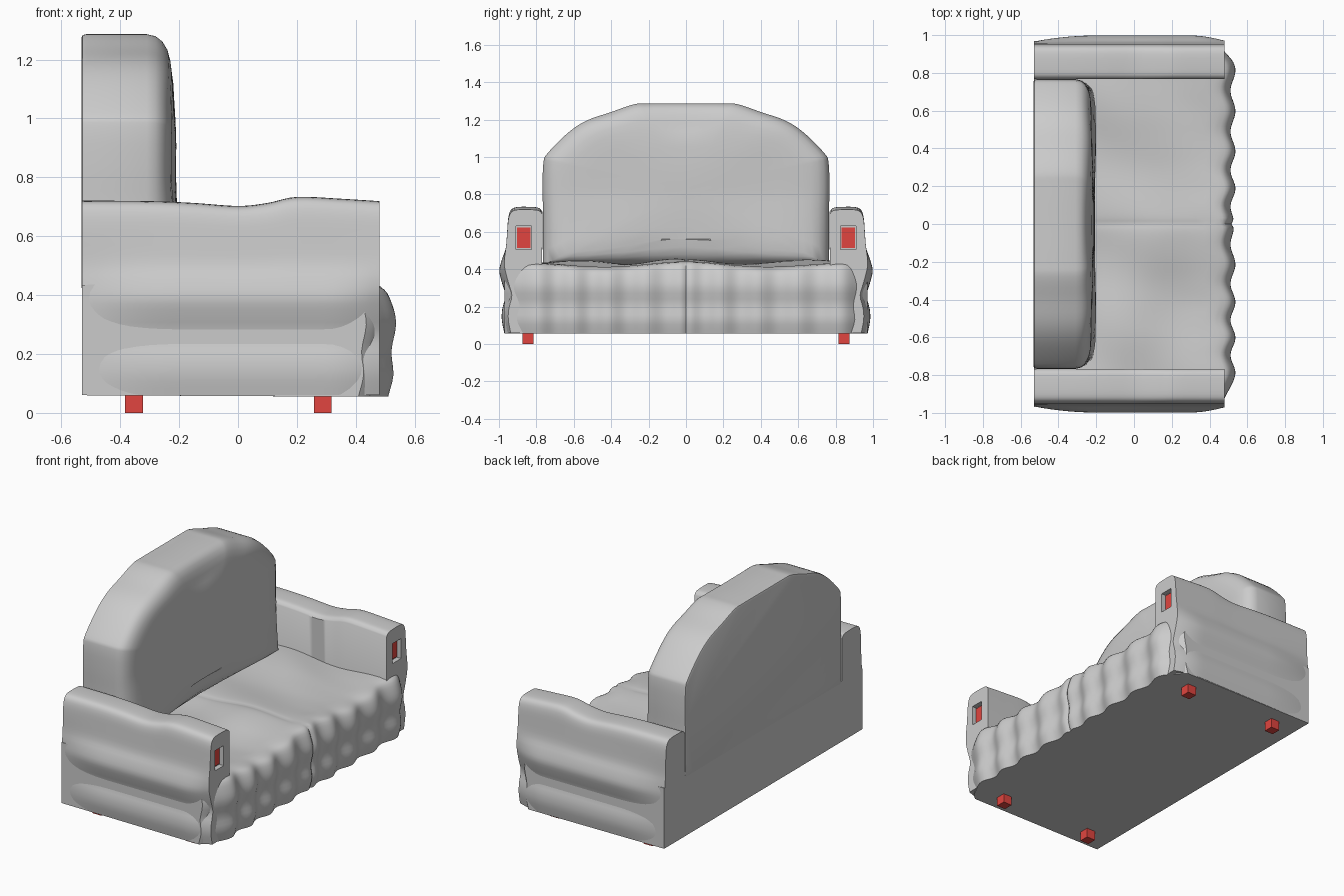
import bpy, bmesh
from math import sin, cos, pi, exp
from mathutils import Vector

if "Cube" in bpy.data.objects:
    bpy.data.objects.remove(bpy.data.objects["Cube"])

red = bpy.data.materials.new("red")
red.diffuse_color = (0.75, 0.06, 0.05, 1)
red.use_nodes = True
red.node_tree.nodes["Principled BSDF"].inputs["Base Color"].default_value = red.diffuse_color


def activate(ob):
    bpy.ops.object.select_all(action='DESELECT')
    ob.select_set(True)
    bpy.context.view_layer.objects.active = ob


def loft(name, rings):
    """Closed rings joined in order, capped at both ends."""
    bm = bmesh.new()
    vs = [[bm.verts.new(p) for p in r] for r in rings]
    n = len(vs[0])
    for a, b in zip(vs, vs[1:]):
        for i in range(n):
            j = (i + 1) % n
            bm.faces.new((a[i], a[j], b[j], b[i]))
    bm.faces.new(vs[0])
    bm.faces.new(vs[-1])
    bmesh.ops.recalc_face_normals(bm, faces=bm.faces)
    me = bpy.data.meshes.new(name)
    bm.to_mesh(me)
    bm.free()
    ob = bpy.data.objects.new(name, me)
    bpy.context.collection.objects.link(ob)
    return ob


def smooth(ob):
    activate(ob)
    bpy.ops.object.shade_smooth_by_angle(angle=0.7)


def apply_mod(ob, kind, **props):
    m = ob.modifiers.new(kind.lower(), kind)
    for k, v in props.items():
        setattr(m, k, v)
    activate(ob)
    bpy.ops.object.modifier_apply(modifier=m.name)


def box(name, lo, hi, mat=None):
    lo, hi = Vector(lo), Vector(hi)
    bpy.ops.mesh.primitive_cube_add(size=1, location=(lo + hi) / 2)
    ob = bpy.context.object
    ob.name = name
    ob.scale = hi - lo
    if mat:
        ob.data.materials.append(mat)
    return ob


def curve(pts, steps):
    """Catmull-Rom through 2D points."""
    p = [Vector(q) for q in pts]
    p = [2 * p[0] - p[1]] + p + [2 * p[-1] - p[-2]]
    out = []
    for i in range(1, len(p) - 2):
        a, b, c, d = p[i - 1:i + 3]
        for k in range(steps):
            t = k / steps
            out.append(0.5 * (2 * b + (c - a) * t + (2 * a - 5 * b + 4 * c - d) * t * t
                              + (3 * b - a - 3 * c + d) * t ** 3))
    return out + [p[-2]]


# Seat block with a wavy skirt in front: x-z section swept along y
def seat_ring(y):
    a = abs(y)
    groove = exp(-a / 0.02)
    end = max(0, (a - 0.84) / 0.13)
    f = 0.512 + 0.013 * cos(2 * pi * a / 0.2 + 0.5 * sin(5 * y)) - 0.022 * groove - 0.10 * end ** 2
    lip = 0.425 + 0.016 * cos(2 * pi * y / 0.9) * (1 - a * 0.5)
    front = curve([(f - 0.015, 0.055), (f + 0.003, 0.13), (f - 0.004, 0.21), (f + 0.012, 0.30),
                   (f - 0.002, 0.37), (f - 0.03, lip - 0.012), (f - 0.08, lip)], 3)
    ring = [Vector((-0.53, y, 0.06))] + [Vector((p.x, y, p.y)) for p in front]
    n = 18
    for i in range(1, n + 1):
        t = i / n
        x = (f - 0.08) * (1 - t) - 0.53 * t
        z = lip * (1 - t) + 0.435 * t + sin(pi * t) * (
            0.012 * sin(9 * x + 4 * a) + 0.010 * cos(11 * y + 5 * x)) - 0.006 * groove
        ring.append(Vector((x, y, z)))
    return ring


smooth(loft("seat", [seat_ring(-0.97 + 1.94 * i / 120) for i in range(121)]))

# Arm: y-z section swept along x, bulging outwards below
outer = [(0.972, 0.06), (0.985, 0.13), (0.982, 0.19), (0.966, 0.26), (0.985, 0.33), (0.998, 0.39),
         (0.985, 0.45), (0.964, 0.51), (0.956, 0.6), (0.950, 0.67), (0.935, 0.71), (0.90, 0.724),
         (0.82, 0.724), (0.785, 0.718), (0.768, 0.70)]
top_wave = curve([(-0.53, -0.004), (-0.3, -0.006), (-0.15, -0.012), (0, -0.022), (0.1, -0.012),
                  (0.2, 0.008), (0.35, 0.002), (0.48, -0.006)], 5)


def arm_ring(x, dz):
    w = 1 - 0.75 * max(0, (-0.2 - x) / 0.33) ** 2
    dent = max(0, (x - 0.3) / 0.18) ** 2
    ring = [Vector((x, 0.77, 0.06))]
    for p in curve(outer, 3):
        low = max(0, min(1, (0.5 - p.y) / 0.12))
        y = 0.955 + (p.x - 0.955) * w if p.x > 0.955 else p.x
        y -= 0.035 * dent * low
        ring.append(Vector((x, y, p.y + dz * max(0, (p.y - 0.45) / 0.27))))
    return ring


arm = loft("arms", [arm_ring(p.x, p.y) for p in top_wave])
cutter = box("socket_cutter", (0.45, 0.826, 0.506), (0.55, 0.91, 0.63))
cutter.hide_render = True
apply_mod(arm, 'BOOLEAN', object=cutter, operation='DIFFERENCE', solver='EXACT')
bpy.data.objects.remove(cutter)
apply_mod(arm, 'MIRROR', use_axis=(False, True, False), use_clip=False, use_mirror_merge=False)
smooth(arm)

# Backrest: arched outline with a rounded, padded front
half = curve([(0.765, 0.72), (0.767, 0.85), (0.762, 0.97), (0.74, 1.02), (0.63, 1.13), (0.53, 1.195),
              (0.40, 1.24), (0.28, 1.281), (0.2, 1.286), (0, 1.286)], 4)
right = [Vector((y, 0.42)) for y in (0, 0.2, 0.4, 0.6, 0.7)] + [
    Vector((0.765, z)) for z in (0.42, 0.50, 0.58, 0.65)] + half
outline = right + [Vector((-p.x, p.y)) for p in right[-2:0:-1]]
mid = Vector((0, 0.82))


def back_ring(x, inset, pad):
    ring = []
    for p in outline:
        d = p - mid
        q = mid + d * (1 - inset / d.length) if inset < 0.2 else mid + d * (1 - inset)
        lump = 0.006 * sin(8 * q.y + 1) * cos(7 * q.x) + 0.022 * max(0, (0.8 - q.y) / 0.4)
        ring.append(Vector((x + pad * lump, q.x, q.y)))
    return ring


smooth(loft("backrest", [back_ring(*r) for r in (
    (-0.532, 0.014, 0), (-0.528, 0.004, 0), (-0.515, 0, 0), (-0.40, 0, 0), (-0.31, 0, 0),
    (-0.28, 0.008, 0.2), (-0.257, 0.028, 0.5), (-0.24, 0.06, 1), (-0.23, 0.10, 1),
    (-0.224, 0.15, 1), (-0.219, 0.35, 1), (-0.216, 0.5, 1), (-0.215, 0.65, 1),
    (-0.215, 0.8, 1), (-0.216, 0.96, 1))]))

# Red arm panels and feet
for s, side in ((1, "left"), (-1, "right")):
    ys = sorted((s * 0.832, s * 0.904))
    box(side + "_arm_panel", (0.44, ys[0], 0.514), (0.456, ys[1], 0.622), red)
    for x, end in ((-0.353, "back"), (0.288, "front")):
        box(f"{end}_{side}_foot", (x - 0.03, s * 0.845 - 0.03, 0), (x + 0.03, s * 0.845 + 0.03, 0.062), red)
